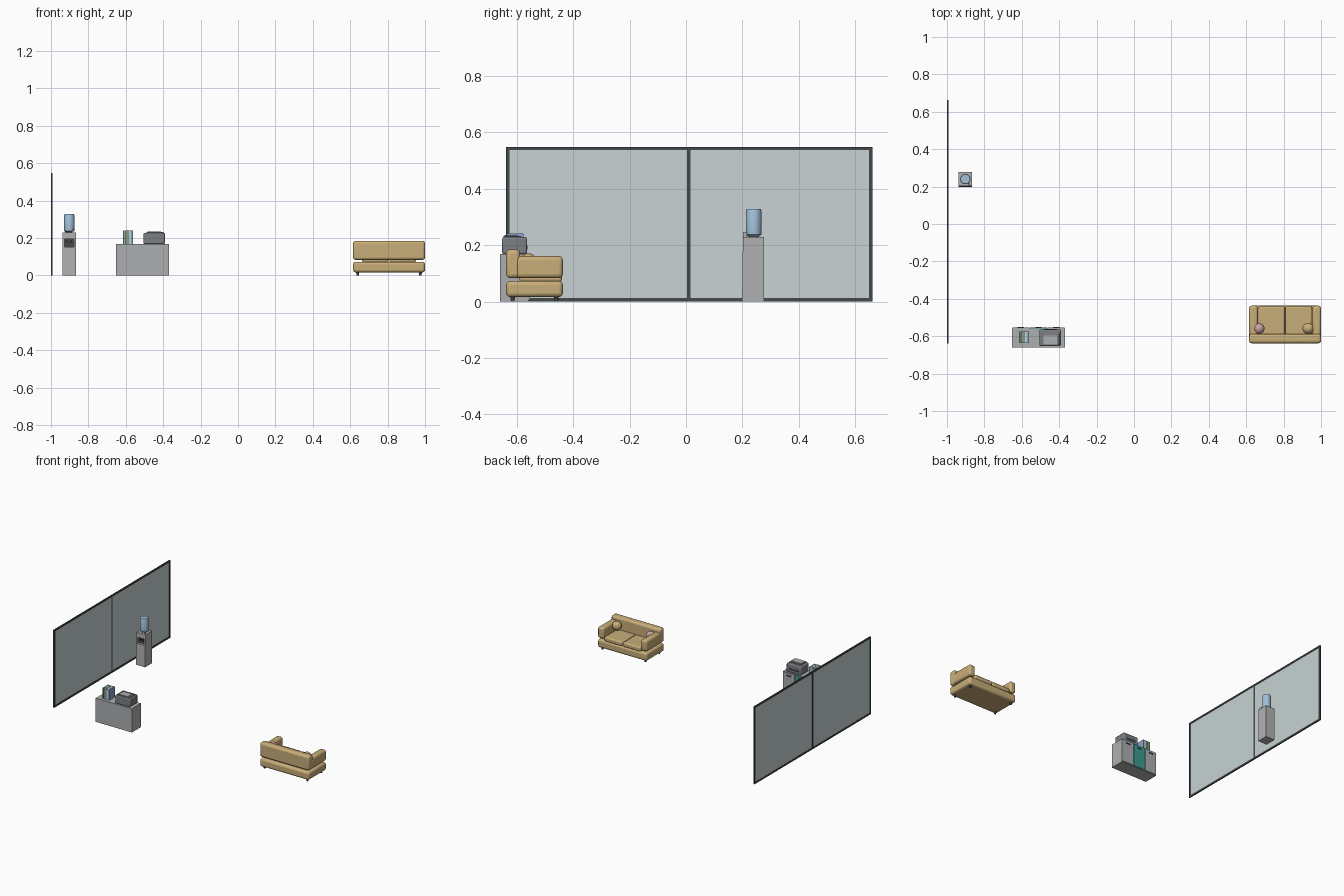
import bpy
import math

if "Cube" in bpy.data.objects:
    bpy.data.objects.remove(bpy.data.objects["Cube"])

mats = {}


def paint(ob, name, rgb):
    if name not in mats:
        mats[name] = bpy.data.materials.new(name)
        mats[name].diffuse_color = (*rgb, 1)
    ob.data.materials.append(mats[name])


def smooth(ob):
    bpy.ops.object.select_all(action='DESELECT')
    ob.select_set(True)
    bpy.context.view_layer.objects.active = ob
    bpy.ops.object.shade_smooth_by_angle(angle=math.radians(35))


def box(name, x, y, z, colour=None, bevel=0, segments=3):
    """Box from (min, max) ranges, with optional rounded edges."""
    bpy.ops.mesh.primitive_cube_add(size=1)
    ob = bpy.context.object
    ob.name = name
    for v in ob.data.vertices:
        for i, (lo, hi) in enumerate((x, y, z)):
            v.co[i] = lo + (v.co[i] + 0.5) * (hi - lo)
    if bevel:
        m = ob.modifiers.new("round", 'BEVEL')
        m.width, m.segments = bevel, segments
        smooth(ob)
    if colour:
        paint(ob, *colour)
    return ob


def lathe(name, cx, cy, profile, colour, n=24):
    """Closed round body from (radius, height) pairs."""
    verts = [(cx + r * math.cos(2 * math.pi * k / n), cy + r * math.sin(2 * math.pi * k / n), z)
             for r, z in profile for k in range(n)]
    faces = [(i * n + k, i * n + (k + 1) % n, (i + 1) * n + (k + 1) % n, (i + 1) * n + k)
             for i in range(len(profile) - 1) for k in range(n)]
    faces += [tuple(reversed(range(n))), tuple(range(len(verts) - n, len(verts)))]
    me = bpy.data.meshes.new(name)
    me.from_pydata(verts, [], faces)
    ob = bpy.data.objects.new(name, me)
    bpy.context.collection.objects.link(ob)
    smooth(ob)
    paint(ob, *colour)
    return ob


TAN = ("tan fabric", (0.58, 0.42, 0.19))
PINK = ("pink fabric", (0.62, 0.36, 0.36))
DARK = ("dark metal", (0.06, 0.065, 0.07))
GLASS = ("glass", (0.58, 0.65, 0.66))
TEAL = ("teal", (0.05, 0.33, 0.29))
WATER = ("water blue", (0.36, 0.53, 0.70))
SHELL = ("cooler shell", (0.45, 0.44, 0.44))
PRINT = ("printer grey", (0.20, 0.21, 0.23))
LIGHT = ("light grey", (0.42, 0.43, 0.44))

# Glass partition with frame and centre mullion
FX = (-1.0, -0.992)
box("glass_pane", (-0.998, -0.995), (-0.63, 0.655), (0.006, 0.545), GLASS)
for z in ((0, 0.012), (0.537, 0.549)):
    box("frame_rail", FX, (-0.638, 0.662), z, DARK)
for y in (-0.632, 0.01, 0.656):
    box("frame_post", FX, (y - 0.006, y + 0.006), (0.012, 0.537), DARK)

# Water cooler body with dispensing recess
CX, CY = -0.902, 0.24
body = box("cooler_body", (CX - 0.035, CX + 0.035), (0.202, 0.277), (0, 0.229), SHELL)
for v in body.data.vertices:
    if v.co.z < 0.1 and v.co.y < CY:
        v.co.y -= 0.003
cutter = box("recess_cutter", (CX - 0.025, CX + 0.025), (0.18, 0.222), (0.152, 0.196))
cutter.hide_render = True
cutter.display_type = 'WIRE'
cut = body.modifiers.new("recess", 'BOOLEAN')
cut.operation, cut.object, cut.solver = 'DIFFERENCE', cutter, 'EXACT'
box("recess_lining", (CX - 0.025, CX + 0.025), (0.218, 0.223), (0.152, 0.196), DARK)
for dx in (-0.011, 0.011):
    box("tap", (CX + dx - 0.004, CX + dx + 0.004), (0.206, 0.219), (0.176, 0.188), DARK)
box("cooler_switch", (CX + 0.014, CX + 0.026), (0.203, 0.216), (0.228, 0.246), SHELL)
# Water bottle
lathe("water_bottle", CX, CY, [(0.018, 0.225), (0.019, 0.231), (0.027, 0.237), (0.0275, 0.244),
      (0.0275, 0.322), (0.025, 0.328)], WATER)

# Cabinet with three doors on the room side
box("cabinet", (-0.652, -0.369), (-0.66, -0.558), (0, 0.168), LIGHT)
for i in range(3):
    x0 = -0.652 + i * 0.0943
    box("cabinet_door", (x0 + 0.002, x0 + 0.0923), (-0.559, -0.554), (0.005, 0.165),
        TEAL if i == 1 else LIGHT)
    box("door_handle", (x0 + 0.03, x0 + 0.064), (-0.555, -0.55), (0.143, 0.15), DARK)

# Row of books
book_colours = [("book green", (0.08, 0.36, 0.30)), ("book orange", (0.60, 0.34, 0.16)),
                ("book teal", (0.10, 0.40, 0.38)), ("book cream", (0.62, 0.60, 0.52)),
                ("book blue", (0.25, 0.36, 0.62))]
for i, c in enumerate(book_colours):
    x0 = -0.616 + i * 0.0112
    box("book", (x0, x0 + 0.0104), (-0.637, -0.576), (0.168, 0.241), c)

# Printer with scanner lid, front tray and control strip
printer = box("printer_body", (-0.505, -0.391), (-0.652, -0.564), (0.168, 0.228), PRINT, 0.006, 2)
box("printer_lid", (-0.49, -0.399), (-0.648, -0.585), (0.226, 0.233), PRINT, 0.003, 2)
box("lid_panel", (-0.484, -0.413), (-0.643, -0.597), (0.232, 0.236), LIGHT)
box("paper_slot", (-0.485, -0.411), (-0.57, -0.5625), (0.185, 0.198), DARK)

# Sofa, facing +y
box("sofa_base", (0.615, 1.0), (-0.638, -0.437), (0.016, 0.073), TAN, 0.014)
box("sofa_back", (0.615, 1.0), (-0.638, -0.588), (0.083, 0.185), TAN, 0.014)
for x in ((0.615, 0.662), (0.953, 1.0)):
    box("sofa_arm", x, (-0.606, -0.437), (0.083, 0.161), TAN, 0.014)
for x in ((0.664, 0.8055), (0.8095, 0.951)):
    box("seat_cushion", x, (-0.591, -0.44), (0.07, 0.102), TAN, 0.009)
for x in (0.64, 0.975):
    for y in (-0.615, -0.46):
        lathe("sofa_foot", x, y, [(0.006, 0), (0.009, 0.02)], DARK, 12)

# Throw pillows
for x, c in ((0.667, PINK), (0.932, TAN)):
    bpy.ops.mesh.primitive_uv_sphere_add(segments=24, ring_count=14, radius=0.031,
                                         location=(x, -0.559, 0.14))
    pillow = bpy.context.object
    pillow.name = "pillow"
    pillow.scale = (1, 0.95, 1)
    smooth(pillow)
    paint(pillow, *c)

for m in bpy.data.materials:
    if m.users and not m.is_grease_pencil:
        m.use_nodes = True
        m.node_tree.nodes["Principled BSDF"].inputs["Base Color"].default_value = m.diffuse_color
